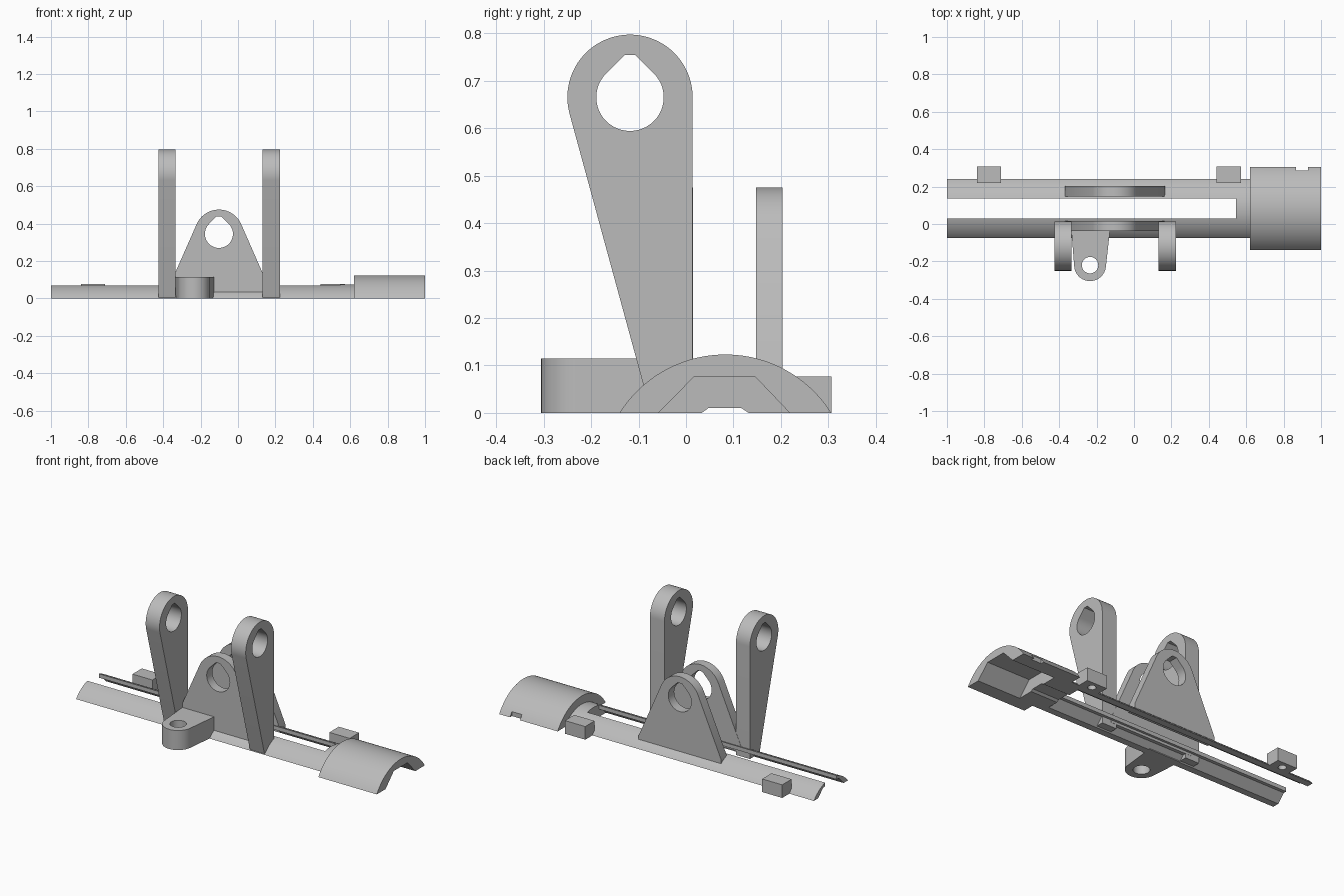
import bpy, bmesh, math

old = bpy.data.objects.get("Cube")
if old:
    bpy.data.objects.remove(old, do_unlink=True)

grey = bpy.data.materials.new("plain grey")
grey.use_nodes = True
GREY = (0.5, 0.5, 0.5, 1)
grey.diffuse_color = GREY
grey.node_tree.nodes["Principled BSDF"].inputs["Base Color"].default_value = GREY

AXES = {"x": lambda a, b, t: (t, a, b),
        "y": lambda a, b, t: (a, t, b),
        "z": lambda a, b, t: (a, b, t)}


def arc(cx, cy, r, start, end, n=24):
    """Points on an arc, angles in degrees."""
    steps = [math.radians(start + (end - start) * i / n) for i in range(n + 1)]
    return [(cx + r * math.cos(s), cy + r * math.sin(s)) for s in steps]


def prism(name, axis, loops, lo, hi):
    """Extrude an outline (and any hole outlines) along an axis."""
    bm = bmesh.new()
    for loop in loops:
        vs = [bm.verts.new(AXES[axis](a, b, lo)) for a, b in loop]
        for i, v in enumerate(vs):
            bm.edges.new((v, vs[i - 1]))
    bmesh.ops.triangle_fill(bm, edges=bm.edges[:], use_beauty=True)
    ext = bmesh.ops.extrude_face_region(bm, geom=bm.faces[:], use_keep_orig=True)
    new = [g for g in ext["geom"] if isinstance(g, bmesh.types.BMVert)]
    bmesh.ops.translate(bm, verts=new, vec=AXES[axis](0, 0, hi - lo))
    bmesh.ops.recalc_face_normals(bm, faces=bm.faces[:])
    mesh = bpy.data.meshes.new(name)
    bm.to_mesh(mesh)
    bm.free()
    mesh.materials.append(grey)
    ob = bpy.data.objects.new(name, mesh)
    bpy.context.collection.objects.link(ob)
    return ob


def cut(ob, cutter):
    """Subtract a cutter, apply, and discard it."""
    cutter.hide_render = True
    mod = ob.modifiers.new("cut", "BOOLEAN")
    mod.operation, mod.solver, mod.object = "DIFFERENCE", "EXACT", cutter
    select(ob)
    bpy.ops.object.modifier_apply(modifier=mod.name)
    bpy.data.objects.remove(cutter, do_unlink=True)


def select(ob):
    bpy.ops.object.select_all(action="DESELECT")
    ob.select_set(True)
    bpy.context.view_layer.objects.active = ob


def rect(a0, a1, b0, b1):
    return [(a0, b0), (a1, b0), (a1, b1), (a0, b1)]


def teardrop(cx, cz, r, top):
    """Round hole with a 45 degree roof and a small flat on top."""
    half = r * math.sqrt(2) - top
    return arc(cx, cz, r, 135, 405, 36) + [(cx + half, cz + top), (cx - half, cz + top)]


def dome(half, rise):
    """Shallow arch over the centre line, with its base on the ground."""
    r = (half * half + rise * rise) / (2 * rise)
    a = math.degrees(math.asin(half / r))
    return arc(MID, rise - r, r, 90 - a, 90 + a, 48)


MID = 0.083
SLOT = [(0.033, 0), (0.047, 0.01), (0.117, 0.01), (0.132, 0)]
parts = []

# Hollow rails, mirrored about the centre line
outer = [p for p in dome(0.158, 0.075) if p[0] < 0.029]
outer = [(0.029, 0.068)] + outer
section = outer + [(-0.035, 0), (0.01, 0.045), (0.029, 0.045)]
parts.append(prism("front_rail", "x", [section], -1, 0.56))
parts.append(prism("back_rail", "x", [[(2 * MID - a, b) for a, b in section]], -1, 0.56))

# Solid bridge joining the rails to the hood
parts.append(prism("rail_bridge", "x", [dome(0.158, 0.075) + SLOT], 0.545, 0.63))

# Arched hood with an end pocket and a side notch
hood = prism("hood", "x", [dome(0.223, 0.123) + SLOT], 0.62, 1)
pocket = [(-0.068, -0.01), (0.018, 0.077), (0.145, 0.077), (0.228, -0.01)]
cut(hood, prism("pocket_cutter", "x", [pocket], 0.72, 1.1))
cut(hood, prism("notch_cutter", "x", [rect(0.287, 0.4, -0.1, 0.1)], 0.865, 0.93))
parts.append(hood)

# Tall arms with teardrop holes
arm = (arc(-0.118, 0.665, 0.132, 0, 195, 40)
       + [(-0.09, 0.06), (-0.075, 0.006), (0.014, 0.006)])
for name, lo, hi in (("right_arm", -0.425, -0.335), ("left_arm", 0.13, 0.225)):
    parts.append(prism(name, "x", [arm, teardrop(-0.118, 0.665, 0.071, 0.089)], lo, hi))

# Tapered bracket plates
plate = (arc(-0.102, 0.345, 0.13, 24, 156, 32)
         + [(-0.37, 0.06), (-0.37, 0.03), (0.165, 0.03), (0.165, 0.06)])
for name, lo, hi in (("front_plate", -0.038, 0.015), ("back_plate", 0.148, 0.203)):
    parts.append(prism(name, "y", [plate, teardrop(-0.102, 0.345, 0.075, 0.092)], lo, hi))

# Side lug with a vertical hole
lug = arc(-0.235, -0.22, 0.085, 188, 352, 32) + [(-0.128, -0.03), (-0.335, -0.03)]
parts.append(prism("side_lug", "z", [lug, arc(-0.235, -0.22, 0.044, 0, 352.5, 47)], 0, 0.115))

# Small blocks with blind holes underneath
for name, lo, hi in (("right_block", -0.84, -0.71), ("left_block", 0.44, 0.572)):
    block = prism(name, "z", [rect(lo, hi, 0.22, 0.307)], 0, 0.077)
    hole = arc((lo + hi) / 2, 0.265, 0.022, 0, 345, 23)
    cut(block, prism("hole_cutter", "z", [hole], -0.05, 0.05))
    parts.append(block)

# Smooth curved faces, keep hard edges
for ob in parts:
    select(ob)
    bpy.ops.object.shade_smooth_by_angle(angle=math.radians(25))
